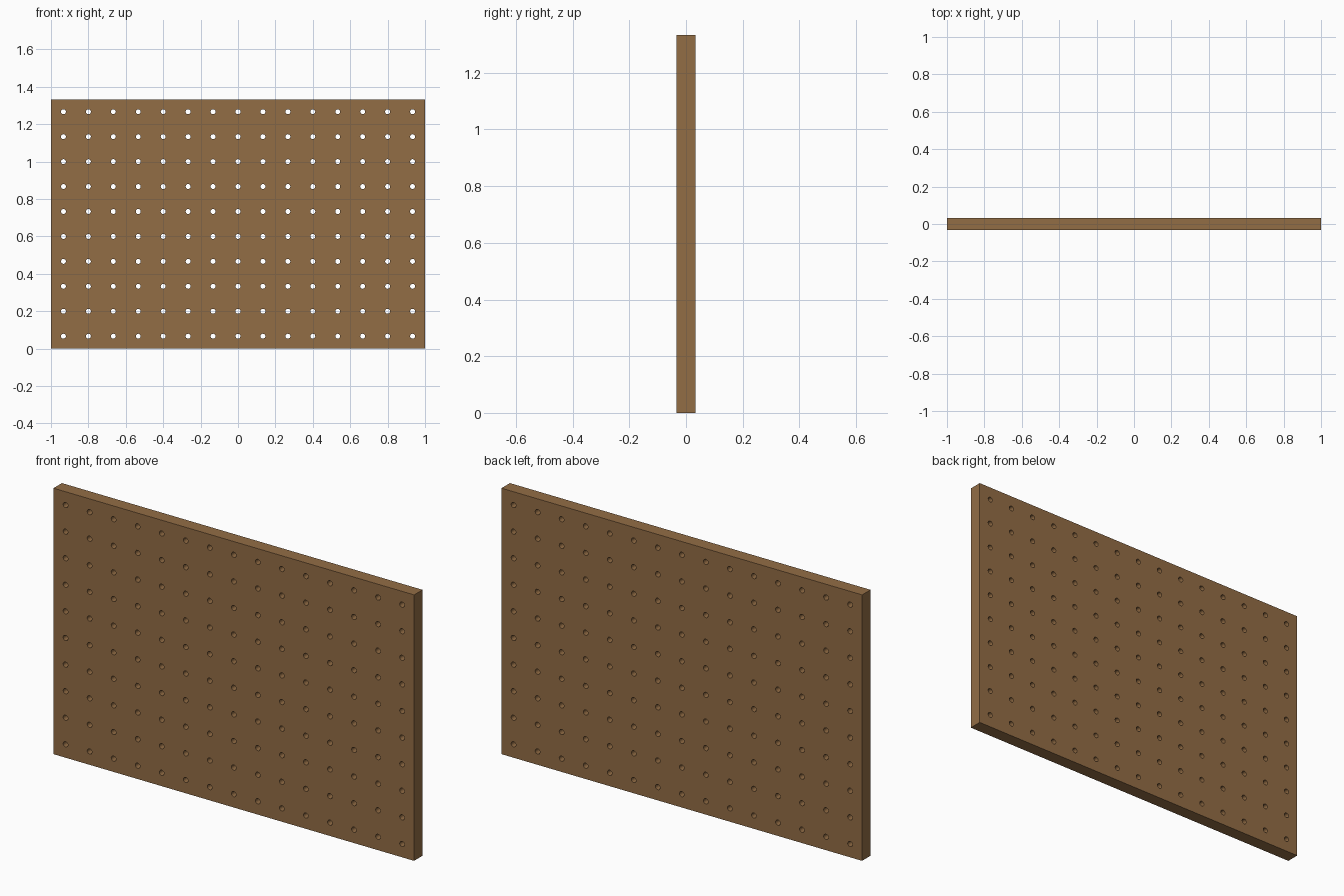
import bpy, bmesh, math

if "Cube" in bpy.data.objects:
    bpy.data.objects.remove(bpy.data.objects["Cube"])

COLS, ROWS = 15, 10
PITCH = 2 / COLS          # hole spacing
THICK = PITCH / 2
RADIUS = 0.0133
SEGS = 16


def add_cell(bm, cx, cz):
    """One square of the front sheet with a round hole in the middle."""
    inner, outer = [], []
    for i in range(SEGS):
        a = 2 * math.pi * i / SEGS
        c, s = math.cos(a), math.sin(a)
        k = PITCH / 2 / max(abs(c), abs(s))
        inner.append(bm.verts.new((cx + RADIUS * c, -THICK / 2, cz + RADIUS * s)))
        outer.append(bm.verts.new((cx + k * c, -THICK / 2, cz + k * s)))
    for i in range(SEGS):
        j = (i + 1) % SEGS
        bm.faces.new((inner[i], outer[i], outer[j], inner[j]))


# Perforated front sheet
bm = bmesh.new()
for col in range(COLS):
    for row in range(ROWS):
        add_cell(bm, -1 + (col + 0.5) * PITCH, (row + 0.5) * PITCH)
bmesh.ops.remove_doubles(bm, verts=bm.verts, dist=1e-4)

# Thickness: extruding makes the rim, the hole walls and the back
ext = bmesh.ops.extrude_face_region(bm, geom=bm.faces[:], use_keep_orig=True)
new_verts = [g for g in ext["geom"] if isinstance(g, bmesh.types.BMVert)]
bmesh.ops.translate(bm, vec=(0, THICK, 0), verts=new_verts)
bmesh.ops.recalc_face_normals(bm, faces=bm.faces)

mesh = bpy.data.meshes.new("pegboard")
bm.to_mesh(mesh)
bm.free()
board = bpy.data.objects.new("pegboard", mesh)
bpy.context.collection.objects.link(board)

# Brown hardboard
mat = bpy.data.materials.new("brown_hardboard")
mat.diffuse_color = (0.29, 0.153, 0.06, 1)
mat.use_nodes = True
mat.node_tree.nodes["Principled BSDF"].inputs["Base Color"].default_value = mat.diffuse_color
mesh.materials.append(mat)

# Round hole walls with crisp rims
bpy.context.view_layer.objects.active = board
board.select_set(True)
bpy.ops.object.shade_smooth_by_angle(angle=math.radians(30))
